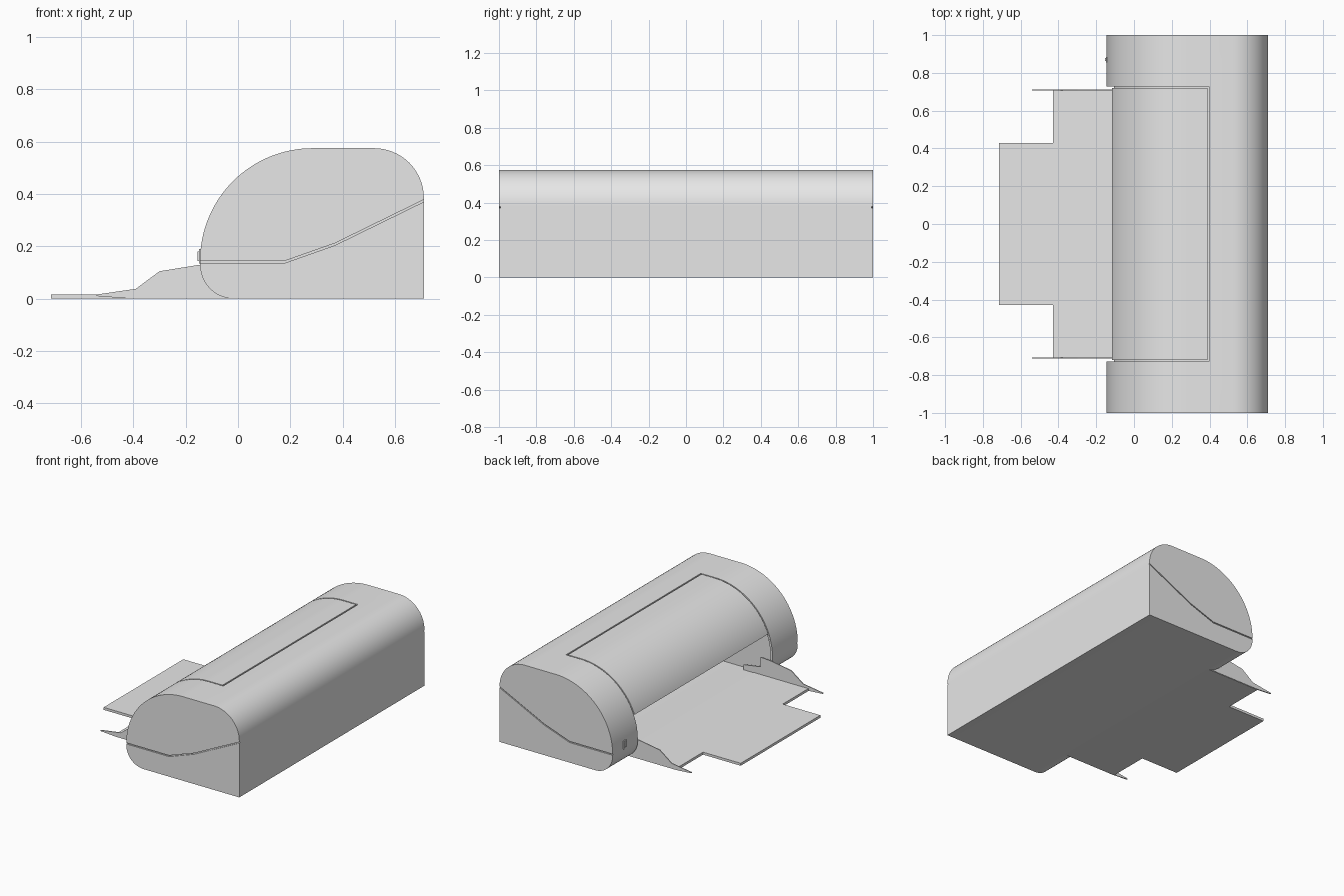
import bpy, bmesh
from math import cos, sin, radians

if "Cube" in bpy.data.objects:
    bpy.data.objects.remove(bpy.data.objects["Cube"])

GREY = (0.8, 0.8, 0.8, 1)
casing = bpy.data.materials.new("light grey plastic")
casing.use_nodes = True
casing.diffuse_color = GREY
casing.node_tree.nodes["Principled BSDF"].inputs["Base Color"].default_value = GREY


def prism(name, points, lo, hi, axis="y"):
    """Extrude an (x, z) outline along y, or an (x, y) outline along z."""
    bm = bmesh.new()
    place = (lambda a, b: (a, lo, b)) if axis == "y" else (lambda a, b: (a, b, lo))
    face = bm.faces.new([bm.verts.new(place(a, b)) for a, b in points])
    new = bmesh.ops.extrude_face_region(bm, geom=[face])["geom"]
    shift = (0, hi - lo, 0) if axis == "y" else (0, 0, hi - lo)
    bmesh.ops.translate(bm, vec=shift, verts=[v for v in new if isinstance(v, bmesh.types.BMVert)])
    bmesh.ops.recalc_face_normals(bm, faces=bm.faces)
    me = bpy.data.meshes.new(name)
    bm.to_mesh(me)
    bm.free()
    me.materials.append(casing)
    ob = bpy.data.objects.new(name, me)
    bpy.context.collection.objects.link(ob)
    return ob


def box(name, x0, x1, y0, y1, z0, z1):
    return prism(name, [(x0, z0), (x1, z0), (x1, z1), (x0, z1)], y0, y1)


def arc(cx, cz, r, start, end, steps):
    angles = [radians(start + (end - start) * i / steps) for i in range(steps + 1)]
    return [(cx + r * cos(a), cz + r * sin(a)) for a in angles]


def outline(t):
    """Body cross-section, moved inwards by t."""
    return ([(0.71 - t, t)] + arc(-0.015, 0.13, 0.13 - t, 270, 180, 12)
            + arc(0.285, 0.145, 0.43 - t, 180, 90, 32)
            + arc(0.52, 0.385, 0.19 - t, 90, 0, 16))


def cut(target, cutter):
    cutter.hide_render = True
    mod = target.modifiers.new("cut", "BOOLEAN")
    mod.operation = "DIFFERENCE"
    mod.solver = "EXACT"
    mod.object = cutter
    bpy.context.view_layer.objects.active = target
    bpy.ops.object.modifier_apply(modifier=mod.name)
    bpy.data.objects.remove(cutter)


# Body: hollow middle with a wide opening below the lid
body = prism("body", outline(0), -1, 1)
cut(body, prism("cavity_cutter", outline(0.015), -0.74, 0.74))
cut(body, box("opening_cutter", -0.3, 0, -0.728, 0.728, 0.0155, 0.3))

# Lid gap: two side grooves over the curve and one across the top
def lid_path(r):
    return arc(0.285, 0.145, r, 165, 90, 28) + [(0.398, 0.145 + r)]

groove = lid_path(0.45) + lid_path(0.421)[::-1]
for side in (-1, 1):
    cut(body, prism("lid_side_cutter", groove, side * 0.725 - 0.004, side * 0.725 + 0.004))
cut(body, box("lid_back_cutter", 0.388, 0.398, -0.729, 0.729, 0.566, 0.6))

# Seam across both end caps
seam = [(-0.2, 0.141), (0.18, 0.141), (0.37, 0.208), (0.75, 0.394)]
ribbon = [(x, z + 0.004) for x, z in seam] + [(x, z - 0.004) for x, z in seam[::-1]]
for side in (-1, 1):
    cut(body, prism("seam_cutter", ribbon, side * 1.0 - 0.007, side * 1.0 + 0.007))
body.data.shade_smooth()
body.data.set_sharp_from_angle(angle=radians(30))

# Stepped tray in front of the opening
half = [(-0.015, 0.71), (-0.43, 0.71), (-0.43, 0.43), (-0.715, 0.43)]
prism("tray", half + [(x, -y) for x, y in half[::-1]], 0, 0.017, "z")

# Thin side guides that step down inside the body
guide = [(-0.43, 0.002), (-0.54, 0.01), (-0.54, 0.016), (-0.39, 0.038), (-0.30, 0.105),
         (-0.145, 0.13), (-0.07, 0.135), (-0.07, 0.07), (0.06, 0.05), (0.06, 0.002)]
for name, y in (("right_guide", -0.71), ("left_guide", 0.71)):
    prism(name, guide, y - 0.003, y + 0.003)

# Power switch on the curved face
box("switch_frame", -0.149, -0.135, 0.855, 0.885, 0.135, 0.19)
box("switch_rocker", -0.154, -0.14, 0.862, 0.878, 0.145, 0.18)
